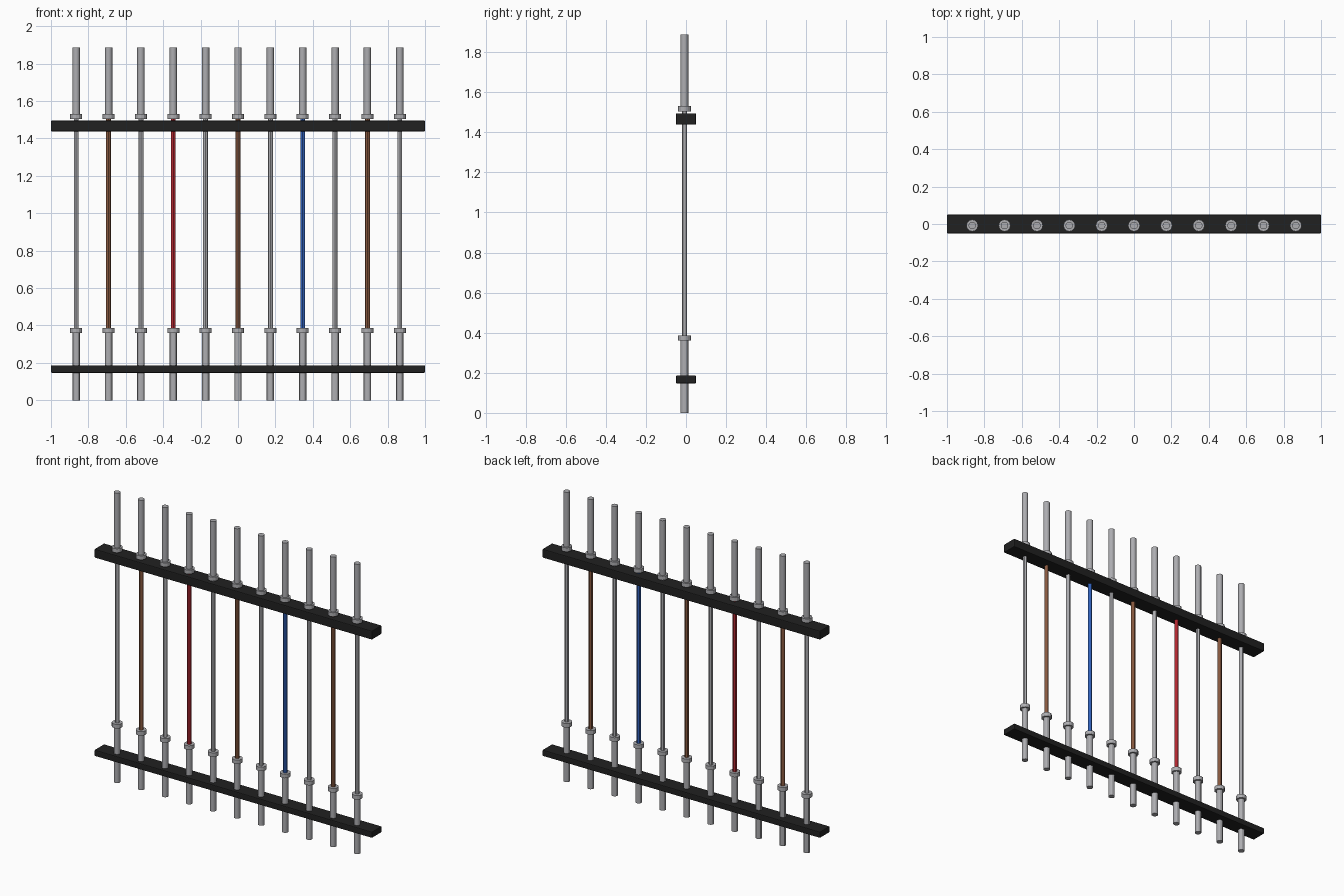
import bpy

if "Cube" in bpy.data.objects:
    bpy.data.objects.remove(bpy.data.objects["Cube"], do_unlink=True)


def material(name, colour):
    m = bpy.data.materials.new(name)
    m.use_nodes = True
    m.diffuse_color = (*colour, 1)
    m.node_tree.nodes["Principled BSDF"].inputs["Base Color"].default_value = (*colour, 1)
    return m


steel = material("steel grey", (0.42, 0.42, 0.44))
black = material("black", (0.015, 0.015, 0.015))
brown = material("copper brown", (0.25, 0.10, 0.05))
red = material("red", (0.45, 0.02, 0.03))
blue = material("blue", (0.03, 0.12, 0.50))

ROD_Y = -0.008
SPACING = 0.173


def cylinder(name, x, radius, bottom, top, mat, sides=12):
    bpy.ops.mesh.primitive_cylinder_add(
        vertices=sides, radius=radius, depth=top - bottom,
        location=(x, ROD_Y, (bottom + top) / 2))
    ob = bpy.context.object
    ob.name = name
    ob.data.materials.append(mat)
    bpy.ops.object.shade_smooth_by_angle()
    return ob


def rail(name, bottom, top):
    bpy.ops.mesh.primitive_cube_add(size=1, location=(0, 0, (bottom + top) / 2))
    ob = bpy.context.object
    ob.name = name
    ob.scale = (2, 0.1, top - bottom)
    bpy.ops.object.transform_apply(location=False, rotation=False, scale=True)
    ob.data.materials.append(black)
    bevel = ob.modifiers.new("soft edges", "BEVEL")
    bevel.width = 0.005
    bevel.segments = 2


# Horizontal rails
rail("lower_rail", 0.147, 0.187)
rail("upper_rail", 1.438, 1.495)

# Upright rods, each with a sleeve and collar at both ends
accents = {-4: brown, -2: red, 0: brown, 2: blue, 4: brown}
for i in range(-5, 6):
    x = i * SPACING
    n = i + 6
    cylinder(f"rod_{n}", x, 0.013, 0.37, 1.52, accents.get(i, steel))
    cylinder(f"lower_sleeve_{n}", x, 0.02, 0, 0.37, steel)
    cylinder(f"lower_collar_{n}", x, 0.032, 0.361, 0.387, steel)
    cylinder(f"upper_sleeve_{n}", x, 0.02, 1.515, 1.887, steel)
    cylinder(f"upper_collar_{n}", x, 0.032, 1.505, 1.531, steel)
